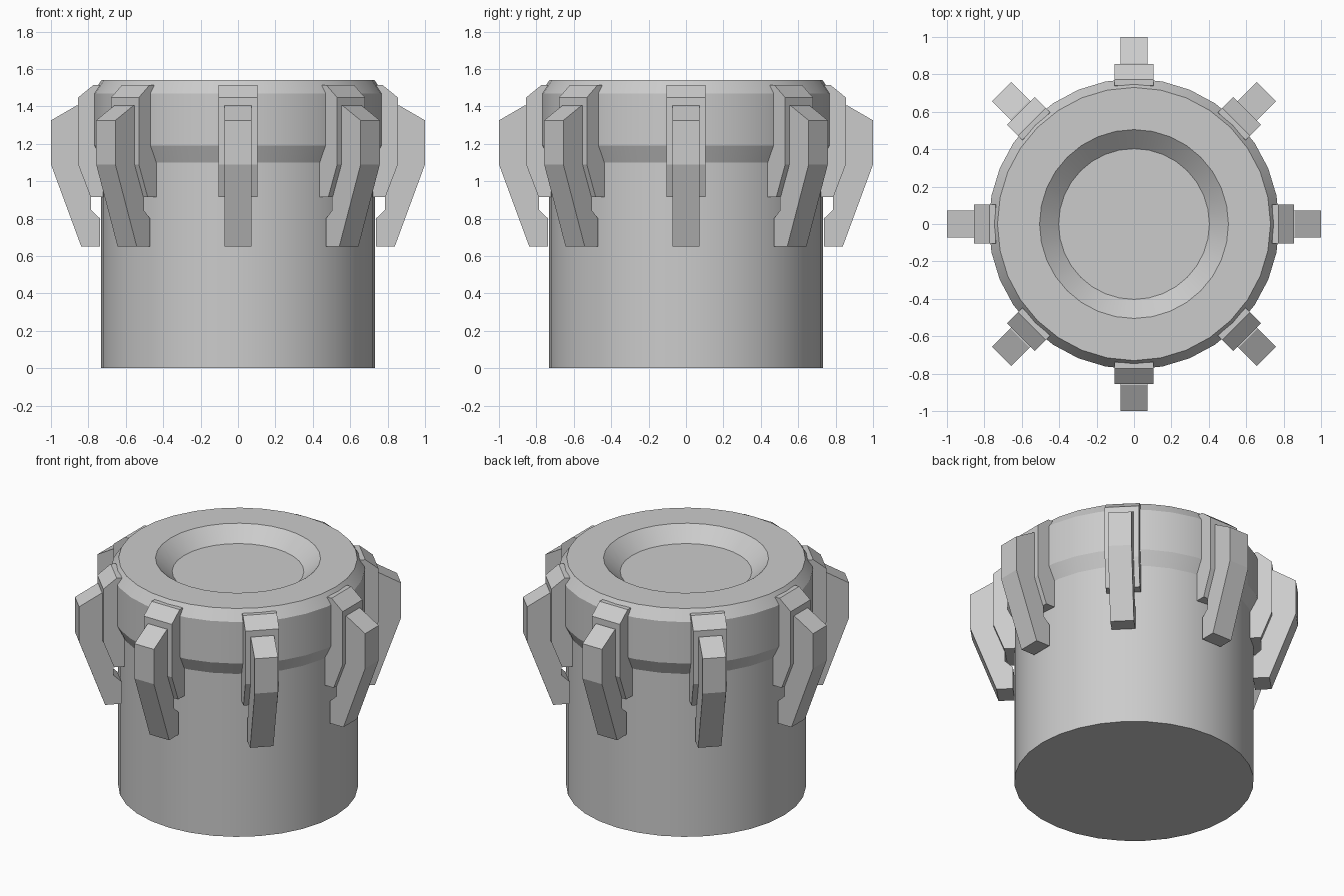
import bpy, bmesh
from math import cos, sin, pi, radians

cube = bpy.data.objects.get("Cube")
if cube:
    bpy.data.objects.remove(cube, do_unlink=True)

grey = bpy.data.materials.new("plain grey")
grey.use_nodes = True
colour = (0.6, 0.6, 0.6, 1)
grey.diffuse_color = colour
grey.node_tree.nodes["Principled BSDF"].inputs["Base Color"].default_value = colour


def finish(bm, name):
    bmesh.ops.recalc_face_normals(bm, faces=bm.faces)
    mesh = bpy.data.meshes.new(name)
    bm.to_mesh(mesh)
    bm.free()
    mesh.materials.append(grey)
    obj = bpy.data.objects.new(name, mesh)
    bpy.context.collection.objects.link(obj)
    return obj


def lathe(name, profile, sides):
    """Turn a (radius, height) profile about z and cap both ends."""
    bm = bmesh.new()
    turns = [2 * pi * i / sides for i in range(sides)]
    rings = [[bm.verts.new((r * cos(a), r * sin(a), z)) for a in turns] for r, z in profile]
    for low, high in zip(rings, rings[1:]):
        for i in range(sides):
            j = (i + 1) % sides
            bm.faces.new((low[i], low[j], high[j], high[i]))
    bm.faces.new(rings[0])
    bm.faces.new(rings[-1])
    return finish(bm, name)


def slab(name, profile, width, angle):
    """Extrude a (radius, height) profile sideways, facing outward at an angle."""
    bm = bmesh.new()
    c, s = cos(angle), sin(angle)
    sides = []
    for t in (-width / 2, width / 2):
        sides.append([bm.verts.new((r * c - t * s, r * s + t * c, z)) for r, z in profile])
    a, b = sides
    bm.faces.new(a)
    bm.faces.new(b)
    for i in range(len(a)):
        j = (i + 1) % len(a)
        bm.faces.new((a[i], a[j], b[j], b[i]))
    return finish(bm, name)


# Round body with a wider collar and a dished top
body = lathe("body", [(0.733, 0), (0.733, 1.10), (0.777, 1.19), (0.777, 1.47),
                      (0.73, 1.54), (0.505, 1.54), (0.403, 1.45)], 32)
bpy.context.view_layer.objects.active = body
body.select_set(True)
bpy.ops.object.shade_smooth_by_angle(angle=radians(20))

# Eight clamps around the collar, each a wide bracket with a narrower finger
bracket = [(0.70, 0.915), (0.788, 0.915), (0.855, 1.09), (0.855, 1.447), (0.772, 1.515), (0.74, 1.515), (0.70, 1.45)]
finger = [(0.737, 0.65), (0.838, 0.65), (1.0, 1.09), (1.0, 1.325), (0.862, 1.405),
          (0.84, 1.405), (0.84, 1.09), (0.785, 0.92), (0.785, 0.845), (0.737, 0.80)]
for i in range(8):
    slab(f"bracket_{i + 1}", bracket, 0.21, i * pi / 4)
    slab(f"finger_{i + 1}", finger, 0.145, i * pi / 4)
